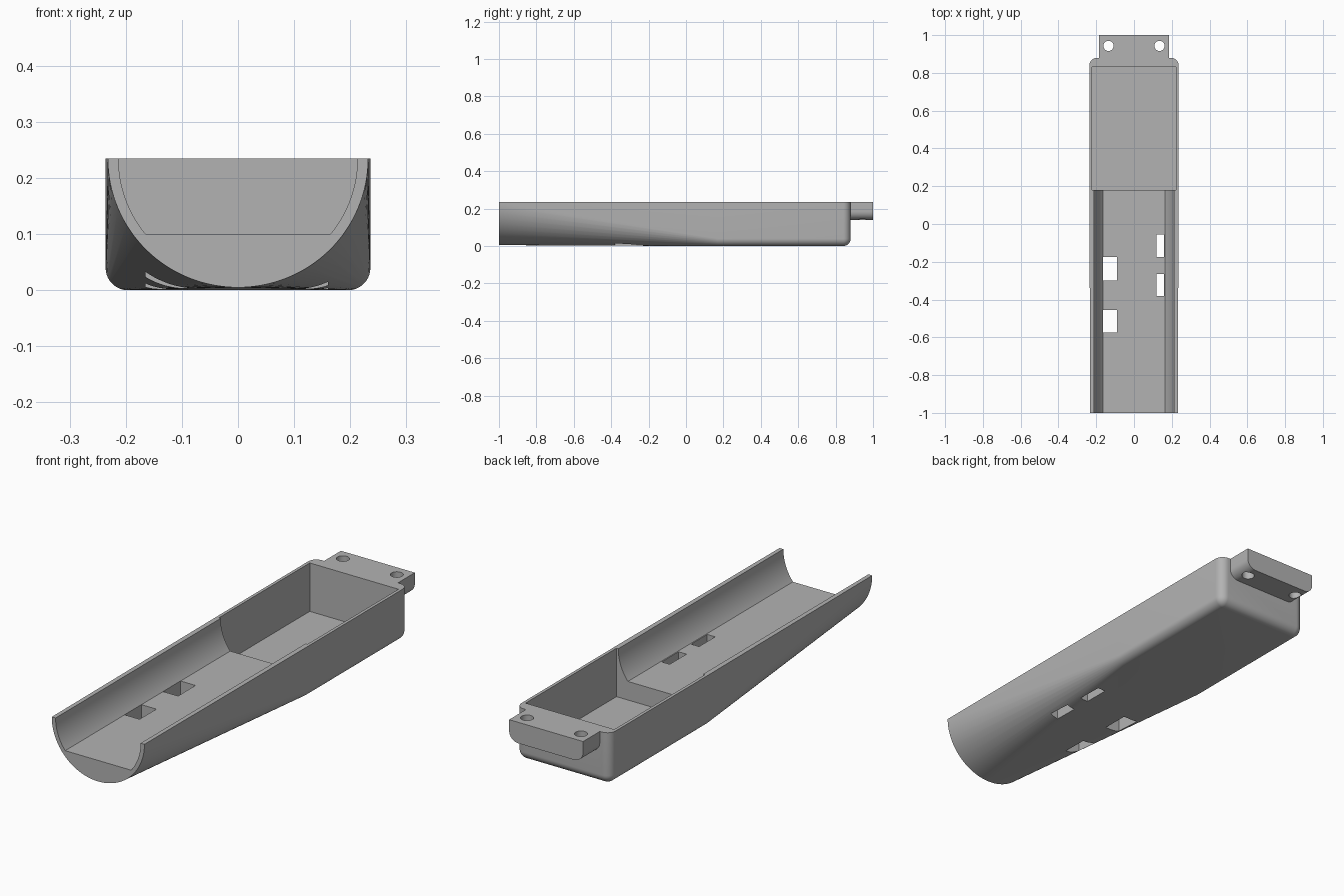
import bpy
import bmesh
from math import sin, cos, pi, radians, asin

if "Cube" in bpy.data.objects:
    bpy.data.objects.remove(bpy.data.objects["Cube"])

TOP = 0.235

grey = bpy.data.materials.new("plain_grey")
grey.use_nodes = True
colour = (0.45, 0.45, 0.45, 1)
grey.diffuse_color = colour
grey.node_tree.nodes["Principled BSDF"].inputs["Base Color"].default_value = colour


def finish(name, bm):
    bmesh.ops.recalc_face_normals(bm, faces=bm.faces)
    mesh = bpy.data.meshes.new(name)
    bm.to_mesh(mesh)
    bm.free()
    mesh.materials.append(grey)
    obj = bpy.data.objects.new(name, mesh)
    bpy.context.collection.objects.link(obj)
    return obj


def hull(name, points):
    bm = bmesh.new()
    for p in points:
        bm.verts.new(p)
    out = bmesh.ops.convex_hull(bm, input=bm.verts)
    inside = [v for v in out["geom_interior"] if isinstance(v, bmesh.types.BMVert)]
    bmesh.ops.delete(bm, geom=inside, context="VERTS")
    bmesh.ops.dissolve_limit(bm, angle_limit=radians(0.1), verts=bm.verts, edges=bm.edges)
    return finish(name, bm)


def extrude_profile(name, profile, y0, y1):
    """Convex x-z profile swept along y."""
    return hull(name, [(x, y, z) for y in (y0, y1) for x, z in profile])


def block(name, x0, x1, y0, y1, z0, z1):
    return extrude_profile(name, [(x, z) for x in (x0, x1) for z in (z0, z1)], y0, y1)


def boolean(target, tool, operation="DIFFERENCE"):
    tool.hide_render = True
    mod = target.modifiers.new(tool.name, "BOOLEAN")
    mod.operation = operation
    mod.solver = "EXACT"
    mod.object = tool
    bpy.context.view_layer.objects.active = target
    bpy.ops.object.modifier_apply(modifier=mod.name)
    bpy.data.objects.remove(tool)


# Outer shell: half-round front blending into a rounded box
N = 64
shell = [(0.232 * cos(a), -1, TOP - 0.23 * sin(a)) for a in (pi * i / N for i in range(N + 1))]
R = 0.04
STEPS = 10
for side in (-1, 1):
    cx = side * (0.236 - R)
    for i in range(STEPS + 1):
        a = pi / 2 * i / STEPS
        # lower fillet where the taper meets the box
        shell.append((cx + side * R * cos(a), 0.17, R - R * sin(a)))
        # rounded rear corner and its spherical lower end
        for j in range(STEPS + 1):
            b = pi / 2 * j / STEPS
            shell.append((cx + side * R * cos(a) * cos(b),
                          0.88 - R + R * sin(a) * cos(b), R - R * sin(b)))
        shell.append((cx + side * R * cos(a), 0.88 - R + R * sin(a), TOP))
    shell.append((side * 0.236, 0.17, TOP))
body = hull("tray_body", shell)

# Mounting tab with rounded lower edges
r = 0.045
tab_profile = [(-0.185, TOP), (0.185, TOP)]
for side in (-1, 1):
    for i in range(9):
        a = pi / 2 * i / 8
        tab_profile.append((side * (0.185 - r + r * cos(a)), 0.14 + r - r * sin(a)))
boolean(body, extrude_profile("mounting_tab", tab_profile, 0.85, 1.0), "UNION")

# Round-sided channel with a flat floor, open at the front
rc = 0.213
end = asin((TOP - 0.1) / rc)
channel = [(-rc, TOP + 0.1), (rc, TOP + 0.1)]
for side in (-1, 1):
    for i in range(17):
        a = end * i / 16
        channel.append((side * rc * cos(a), TOP - rc * sin(a)))
boolean(body, extrude_profile("channel_cutter", channel, -1.1, 0.2))

# Deep rear compartment
boolean(body, block("compartment_cutter", -0.222, 0.222, 0.18, 0.83, 0.016, 0.4))

# Floor openings: wide on one side, narrow on the other
for x0, x1, y0, y1 in ((-0.165, -0.09, -0.30, -0.175), (-0.165, -0.09, -0.575, -0.455),
                       (0.12, 0.16, -0.175, -0.055), (0.12, 0.16, -0.38, -0.265)):
    boolean(body, block("opening_cutter", x0, x1, y0, y1, -0.1, 0.2))

# Screw holes in the tab
for side in (-1, 1):
    ring = [(side * 0.135 + 0.027 * cos(2 * pi * i / 32), 0.943 + 0.027 * sin(2 * pi * i / 32))
            for i in range(32)]
    boolean(body, hull("screw_cutter", [(x, y, z) for x, y in ring for z in (0, 0.4)]))

bpy.ops.object.select_all(action="DESELECT")
body.select_set(True)
bpy.context.view_layer.objects.active = body
bpy.ops.object.shade_smooth_by_angle(angle=radians(25))
